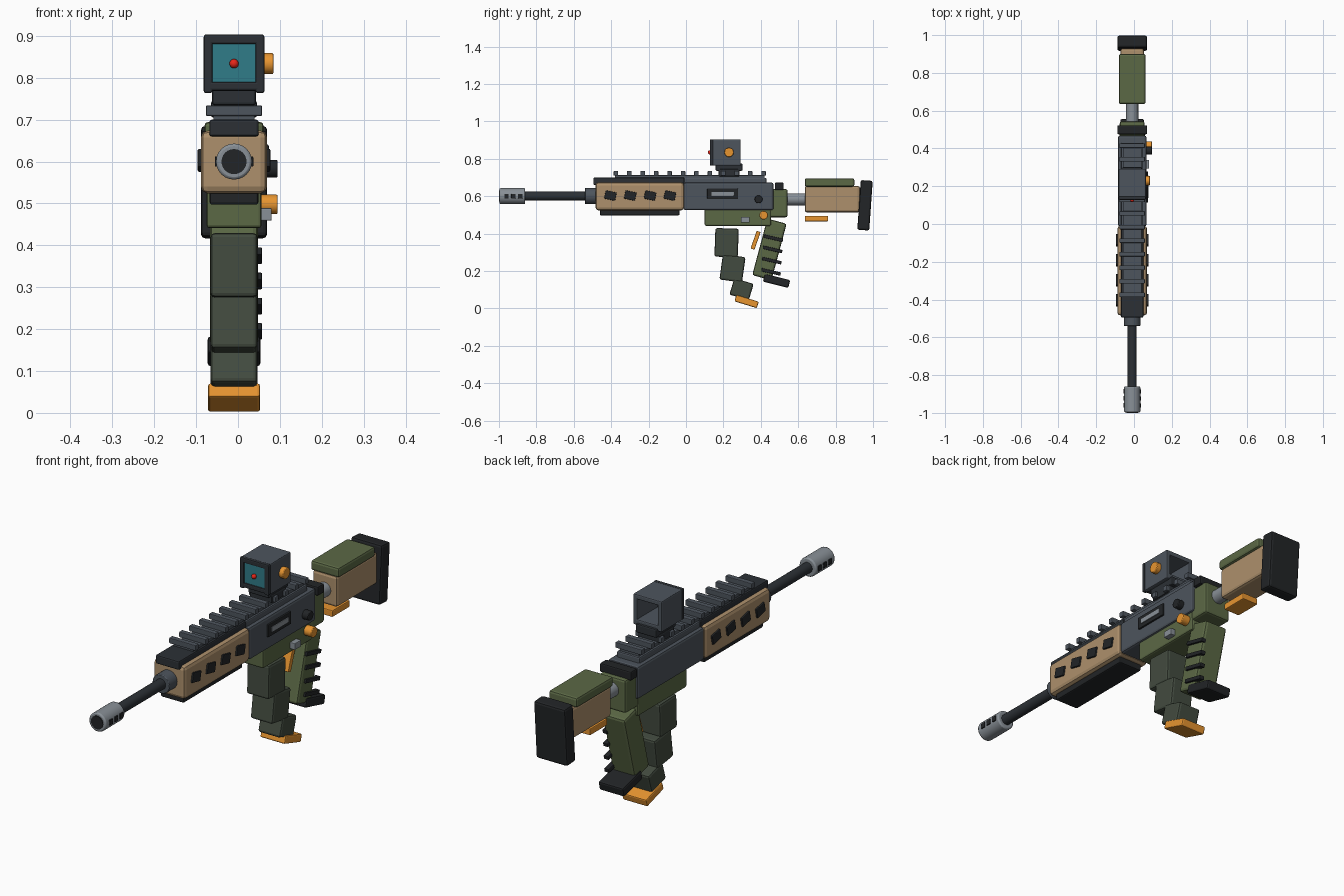
import bpy, bmesh
from math import radians
from mathutils import Matrix

if "Cube" in bpy.data.objects:
    bpy.data.objects.remove(bpy.data.objects["Cube"])

CX = -0.0095  # centreline of the body (side knobs shift the bounds)


def mat(name, r, g, b):
    m = bpy.data.materials.new(name)
    m.diffuse_color = (r, g, b, 1)
    m.use_nodes = True
    m.node_tree.nodes["Principled BSDF"].inputs["Base Color"].default_value = m.diffuse_color
    return m


TAN = mat("tan", 0.42, 0.28, 0.15)
GREEN = mat("green", 0.105, 0.14, 0.06)
MAG = mat("dark_green", 0.055, 0.07, 0.05)
STEEL = mat("blue_grey", 0.075, 0.09, 0.11)
DARK = mat("dark", 0.025, 0.03, 0.036)
BLACK = mat("black", 0.016, 0.018, 0.02)
METAL = mat("metal", 0.25, 0.28, 0.31)
ORANGE = mat("orange", 0.8, 0.3, 0.03)
TEAL = mat("teal", 0.03, 0.2, 0.25)
RED = mat("red", 0.8, 0.02, 0.01)


def finish(name, bm, m, bevel=0.0, smooth=False):
    me = bpy.data.meshes.new(name)
    bm.to_mesh(me)
    bm.free()
    ob = bpy.data.objects.new(name, me)
    bpy.context.collection.objects.link(ob)
    me.materials.append(m)
    if bevel:
        mod = ob.modifiers.new("bevel", "BEVEL")
        mod.width, mod.segments, mod.limit_method = bevel, 2, "ANGLE"
    if smooth:
        bpy.ops.object.select_all(action="DESELECT")
        ob.select_set(True)
        bpy.context.view_layer.objects.active = ob
        bpy.ops.object.shade_smooth_by_angle(angle=radians(35))
    return ob


def block(name, c, s, m, tilt=0, bevel=0.006):
    """Box with centre c (x from the centreline), full size s, tilt about x."""
    bm = bmesh.new()
    bmesh.ops.create_cube(bm, size=1, matrix=Matrix.Diagonal((*s, 1)))
    ob = finish(name, bm, m, bevel)
    ob.location = (CX + c[0], c[1], c[2])
    ob.rotation_euler.x = radians(tilt)
    return ob


def span(name, hw, y0, y1, z0, z1, m, bevel=0.006):
    """Centred box given by half width and y / z ranges."""
    return block(name, (0, (y0 + y1) / 2, (z0 + z1) / 2), (2 * hw, y1 - y0, z1 - z0), m, 0, bevel)


def rod(name, axis, a, b, u, z, r, m, bevel=0.003):
    """Cylinder from a to b along y (u = x offset) or x (u = y)."""
    bm = bmesh.new()
    bmesh.ops.create_cone(bm, cap_ends=True, segments=24, radius1=r, radius2=r, depth=b - a,
                          matrix=Matrix.Rotation(radians(90), 4, "X" if axis == "y" else "Y"))
    ob = finish(name, bm, m, bevel, True)
    mid = (a + b) / 2
    ob.location = (CX + u, mid, z) if axis == "y" else (CX + mid, u, z)
    return ob


# Barrel and muzzle
rod("barrel", "y", -0.90, -0.45, 0, 0.60, 0.024, DARK)
rod("barrel_collar", "y", -0.54, -0.47, 0, 0.60, 0.043, STEEL)
rod("muzzle_brake", "y", -0.997, -0.86, 0, 0.60, 0.043, METAL, 0.006)
rod("muzzle_bore", "y", -1.0, -0.98, 0, 0.60, 0.030, BLACK, 0)
for side in (-1, 1):
    for i in range(3):
        block("muzzle_slot", (side * 0.036, -0.96 + i * 0.037, 0.60), (0.02, 0.023, 0.024), BLACK, 0, 0.002)

# Handguard with angled vents
span("handguard", 0.079, -0.484, -0.01, 0.524, 0.674, TAN, 0.016)
span("handguard_top", 0.059, -0.495, -0.01, 0.66, 0.70, DARK)
span("handguard_bottom", 0.058, -0.46, -0.035, 0.497, 0.54, BLACK)
for side in (-1, 1):
    for i in range(4):
        block("handguard_vent", (side * 0.077, -0.404 + i * 0.106, 0.603),
              (0.02, 0.06, 0.045), BLACK, -12, 0.004)

# Top rail
span("rail_base", 0.049, -0.38, 0.42, 0.695, 0.712, STEEL, 0.002)
for i in range(12):
    y = -0.375 + i * 0.0718
    span("rail_tooth", 0.067, y - 0.012, y + 0.012, 0.709, 0.734, STEEL, 0.003)

# Receiver
span("upper_receiver", 0.075, -0.013, 0.468, 0.525, 0.672, STEEL, 0.01)
span("receiver_ridge", 0.058, -0.01, 0.43, 0.66, 0.698, STEEL)
span("lower_receiver", 0.066, 0.10, 0.455, 0.441, 0.535, GREEN, 0.008)
span("rear_receiver", 0.066, 0.445, 0.543, 0.487, 0.638, GREEN, 0.01)
span("charging_handle", 0.079, 0.475, 0.522, 0.632, 0.673, BLACK)
block("ejection_port", (0.075, 0.196, 0.612), (0.016, 0.165, 0.057), BLACK, 0, 0.003)
block("bolt", (0.08, 0.196, 0.612), (0.012, 0.12, 0.022), METAL, 0, 0.002)
rod("forward_button", "x", 0.06, 0.104, 0.388, 0.583, 0.021, BLACK)
rod("selector_knob", "x", 0.05, 0.104, 0.415, 0.498, 0.023, ORANGE)
block("magazine_release", (0.073, 0.317, 0.474), (0.034, 0.046, 0.03), METAL, 0, 0.003)

# Stock
rod("buffer_tube", "y", 0.52, 0.66, 0, 0.583, 0.032, METAL)
span("stock_body", 0.062, 0.635, 0.93, 0.513, 0.655, TAN, 0.012)
span("cheek_rest", 0.071, 0.635, 0.90, 0.65, 0.695, GREEN, 0.01)
block("butt_pad", (0, 0.957, 0.551), (0.158, 0.064, 0.266), BLACK, -4, 0.01)
span("stock_lever", 0.04, 0.635, 0.76, 0.465, 0.495, ORANGE, 0.004)

# Grip with ribs on the right side, trigger
block("grip", (0, 0.446, 0.315), (0.115, 0.107, 0.313), GREEN, -15, 0.012)
block("grip_base", (0, 0.484, 0.147), (0.126, 0.14, 0.043), BLACK, -14, 0.008)
for i in range(4):
    block("grip_rib", (0.055, 0.467 - i * 0.004, 0.375 - i * 0.06), (0.024, 0.105, 0.018), BLACK, -13, 0.003)
block("trigger", (0, 0.372, 0.364), (0.04, 0.022, 0.10), ORANGE, -19, 0.003)

# Stepped magazine
block("magazine_top", (0, 0.217, 0.351), (0.112, 0.125, 0.153), MAG, -2, 0.01)
block("magazine_middle", (0, 0.2485, 0.214), (0.112, 0.122, 0.137), MAG, -8, 0.01)
block("magazine_lower", (0, 0.297, 0.102), (0.112, 0.108, 0.092), MAG, -17, 0.01)
block("magazine_base", (0, 0.324, 0.0365), (0.124, 0.125, 0.036), ORANGE, -17, 0.006)

# Sight: open hood with front frame, lens and dot
span("sight_clamp", 0.055, 0.175, 0.285, 0.705, 0.745, DARK)
span("sight_mount", 0.052, 0.158, 0.302, 0.735, 0.775, DARK)
for y0, y1, m, g, part in ((0.142, 0.292, STEEL, 0.0, "hood"), (0.128, 0.146, DARK, 0.001, "frame")):
    span("sight_%s_top" % part, 0.071 + g, y0, y1, 0.881, 0.903 + g, m, 0.005)
    span("sight_%s_bottom" % part, 0.071 + g, y0, y1, 0.769, 0.79, m, 0.005)
    for side in (-1, 1):
        block("sight_%s_side" % part, (side * 0.062, (y0 + y1) / 2, 0.833),
              (0.02 + g, y1 - y0, 0.139), m, 0, 0.005)
span("sight_lens", 0.054, 0.134, 0.14, 0.786, 0.885, TEAL, 0)
rod("sight_knob", "x", 0.065, 0.094, 0.23, 0.834, 0.025, ORANGE)
bm = bmesh.new()
bmesh.ops.create_uvsphere(bm, u_segments=16, v_segments=10, radius=0.011)
finish("aiming_dot", bm, RED, 0, True).location = (CX, 0.128, 0.834)
